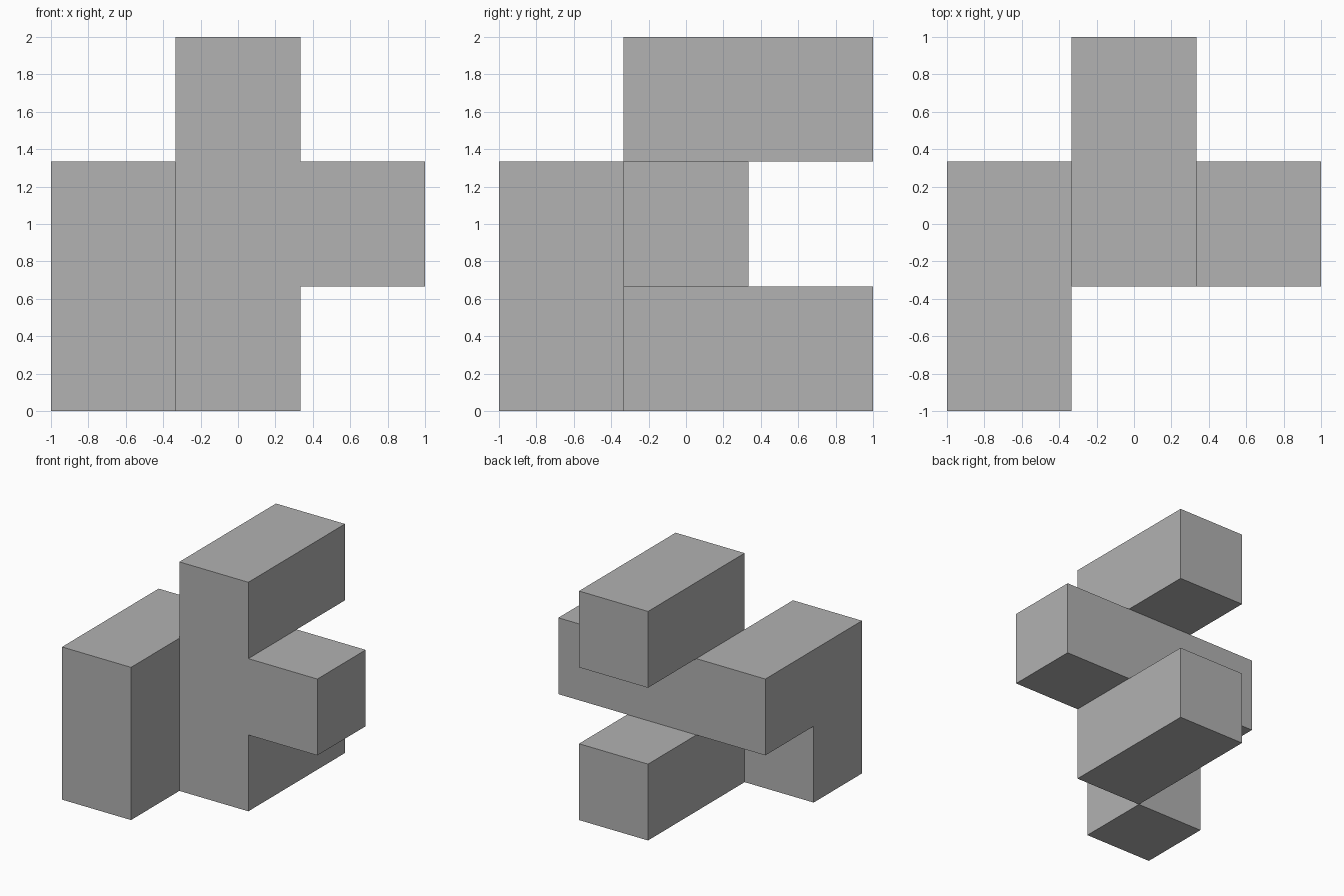
import bpy
import bmesh
from mathutils import Vector

# Remove the default cube
default_cube = bpy.data.objects.get("Cube")
if default_cube:
    bpy.data.objects.remove(default_cube, do_unlink=True)

# Plain grey material
grey = bpy.data.materials.new("plain grey")
grey.use_nodes = True
colour = (0.445, 0.445, 0.445, 1)
grey.diffuse_color = colour
grey.node_tree.nodes["Principled BSDF"].inputs["Base Color"].default_value = colour

SIZE = 2 / 3  # edge of one cube cell


def bar(start, end):
    """Cells in the straight run from start to end."""
    a, b = Vector(start), Vector(end)
    steps = round((b - a).length)
    return {tuple(round(v) for v in a.lerp(b, i / max(steps, 1))) for i in range(steps + 1)}


# Bars of cells: column, two rear arms, crossbar, front corner post
cells = bar((0, 0, 0), (0, 0, 2))
cells |= bar((0, 0, 0), (0, 1, 0))
cells |= bar((0, 0, 2), (0, 1, 2))
cells |= bar((-1, 0, 1), (1, 0, 1))
cells |= bar((-1, -1, 0), (-1, -1, 1))

# Keep only the outer faces of the joined cells
bm = bmesh.new()
for cell in sorted(cells):
    centre = Vector(cell) * SIZE + Vector((0, 0, SIZE / 2))
    for axis in range(3):
        for sign in (-1, 1):
            normal = Vector((0, 0, 0))
            normal[axis] = sign
            if tuple(round(v) for v in Vector(cell) + normal) in cells:
                continue
            u = Vector((0, 0, 0))
            u[(axis + 1) % 3] = 1
            v = normal.cross(u)
            corners = (-u - v, u - v, u + v, v - u)
            bm.faces.new([bm.verts.new(centre + (normal + c) * SIZE / 2) for c in corners])

# Weld the corners and merge flat neighbours into whole sides
bmesh.ops.remove_doubles(bm, verts=bm.verts, dist=0.001)
bmesh.ops.dissolve_limit(bm, angle_limit=0.01, verts=bm.verts, edges=bm.edges)

mesh = bpy.data.meshes.new("block_piece")
bm.to_mesh(mesh)
bm.free()
mesh.materials.append(grey)
block_piece = bpy.data.objects.new("block_piece", mesh)
bpy.context.collection.objects.link(block_piece)
